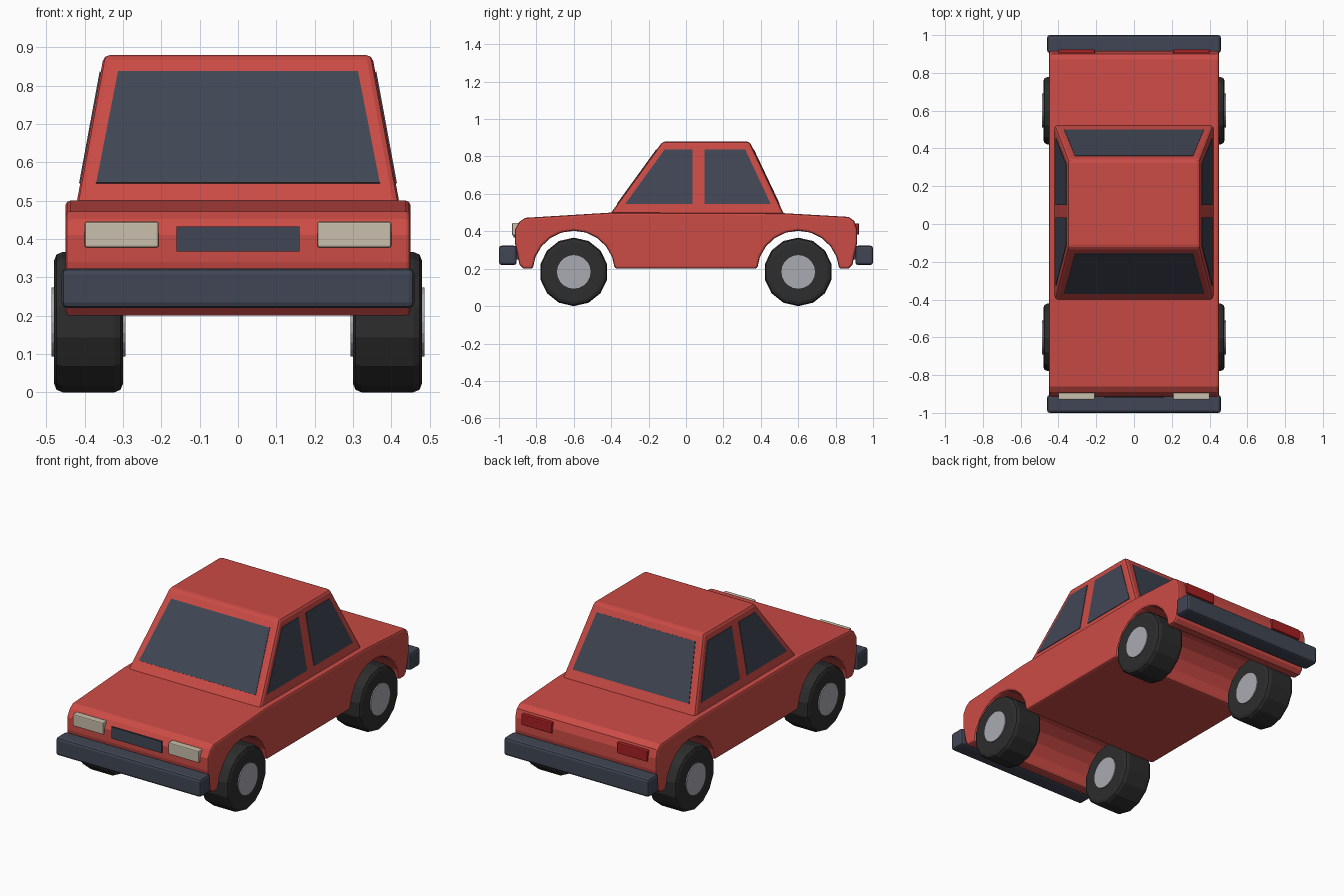
import bpy, bmesh, math
from mathutils import Vector

if "Cube" in bpy.data.objects:
    bpy.data.objects.remove(bpy.data.objects["Cube"])


def material(name, rgb):
    m = bpy.data.materials.new(name)
    m.diffuse_color = (*rgb, 1)
    m.use_nodes = True
    m.node_tree.nodes["Principled BSDF"].inputs["Base Color"].default_value = m.diffuse_color
    return m


RED = material("red paint", (0.60, 0.07, 0.06))
SLATE = material("dark slate", (0.051, 0.061, 0.089))
TYRE = material("black rubber", (0.026, 0.026, 0.026))
HUB = material("light grey metal", (0.40, 0.40, 0.45))
LAMP = material("cream lamp", (0.58, 0.52, 0.41))
TAIL = material("deep red lamp", (0.38, 0.014, 0.016))


def finish(name, bm, mat, bevel=0.0, segments=2):
    bmesh.ops.recalc_face_normals(bm, faces=bm.faces)
    mesh = bpy.data.meshes.new(name)
    bm.to_mesh(mesh)
    bm.free()
    mesh.materials.append(mat)
    ob = bpy.data.objects.new(name, mesh)
    bpy.context.collection.objects.link(ob)
    if bevel:
        mod = ob.modifiers.new("bevel", 'BEVEL')
        mod.width, mod.segments = bevel, segments
        mod.limit_method, mod.angle_limit = 'ANGLE', math.radians(50)
    return ob


def prism(name, points, offset, mat, bevel=0.0, segments=2):
    """Extrude a flat outline along an offset vector."""
    bm = bmesh.new()
    face = bm.faces.new([bm.verts.new(p) for p in points])
    out = bmesh.ops.extrude_face_region(bm, geom=[face])
    verts = [v for v in out["geom"] if isinstance(v, bmesh.types.BMVert)]
    bmesh.ops.translate(bm, vec=Vector(offset), verts=verts)
    # the source face stays as the closing cap
    if not face.is_valid:
        bmesh.ops.holes_fill(bm, edges=bm.edges)
    return finish(name, bm, mat, bevel, segments)


def box(name, x, y, z, mat, bevel=0.0):
    pts = [(x[0], y[0], z[0]), (x[1], y[0], z[0]), (x[1], y[0], z[1]), (x[0], y[0], z[1])]
    return prism(name, pts, (0, y[1] - y[0], 0), mat, bevel)


def cylinder(name, x0, x1, y, z, radius, sides, mat, bevel=0.0):
    ring = [(x0, y + radius * math.sin(2 * math.pi * i / sides),
             z + radius * math.cos(2 * math.pi * i / sides)) for i in range(sides)]
    return prism(name, ring, (x1 - x0, 0, 0), mat, bevel)


# Lower body: side profile with two wheel arches cut across the full width
WHEEL_Y, WHEEL_Z, ARCH_R = 0.6, 0.183, 0.22


def arch(cy, steps=10):
    start = math.asin((0.2 - WHEEL_Z) / ARCH_R)
    angles = [math.pi - start - (math.pi - 2 * start) * i / steps for i in range(steps + 1)]
    return [(cy + ARCH_R * math.cos(a), WHEEL_Z + ARCH_R * math.sin(a)) for a in angles]


profile = [(-0.87, 0.2)] + arch(-WHEEL_Y) + arch(WHEEL_Y)
profile += [(0.87, 0.2), (0.89, 0.22), (0.915, 0.34), (0.915, 0.41), (0.90, 0.455), (0.87, 0.477),
            (0.52, 0.497), (-0.40, 0.5), (-0.86, 0.472), (-0.89, 0.452), (-0.915, 0.41),
            (-0.915, 0.34), (-0.89, 0.22)]
prism("body", [(-0.45, y, z) for y, z in profile], (0.9, 0, 0), RED, 0.012)

# Cabin: tapered block
BASE_Z, TOP_Z = 0.48, 0.88


def cab(z):
    """Front y, back y and half width of the cabin at height z."""
    t = (z - 0.5) / 0.38
    return -0.40 + 0.275 * t, 0.52 - 0.18 * t, 0.42 - 0.07 * t


bm = bmesh.new()
rings = []
for z in (BASE_Z, TOP_Z):
    f, b, w = cab(z)
    rings.append([bm.verts.new(p) for p in ((-w, f, z), (w, f, z), (w, b, z), (-w, b, z))])
bm.faces.new(rings[0])
bm.faces.new(rings[1])
for i in range(4):
    j = (i + 1) % 4
    bm.faces.new((rings[0][i], rings[0][j], rings[1][j], rings[1][i]))
finish("cabin", bm, RED, 0.016)

# Window plates lying on the sloped cabin faces
LO, HI = 0.545, 0.836


def plate(name, points, normal):
    n = Vector(normal).normalized()
    prism(name, [Vector(p) - n * 0.003 for p in points], n * 0.006, SLATE)


for name, k, slope in (("windscreen", 0, 0.275 / 0.38), ("rear_window", 1, 0.18 / 0.38)):
    quad = [(s * w, cab(z)[k], z) for s, w, z in
            ((-1, 0.37, LO), (1, 0.37, LO), (1, 0.313, HI), (-1, 0.313, HI))]
    plate(name, quad, (0, -1 if k == 0 else 1, slope))

for s, side in ((-1, "left"), (1, "right")):
    for name, outline in (
            ("front_window", ((-0.325, LO), (0.035, LO), (0.035, HI), (-0.115, HI))),
            ("back_window", ((0.10, LO), (0.453, LO), (0.317, HI), (0.10, HI)))):
        plate(f"{side}_{name}", [(s * cab(z)[2], y, z) for y, z in outline],
              (s, 0, 0.07 / 0.38))

    # Lamps
    x = sorted((s * 0.207, s * 0.40))
    box(f"{side}_headlight", x, (-0.93, -0.86), (0.378, 0.445), LAMP, 0.005)
    box(f"{side}_tail_light", x, (0.86, 0.925), (0.382, 0.443), TAIL, 0.005)

    # Wheels with hubs showing on both faces
    for cy, end in ((-WHEEL_Y, "front"), (WHEEL_Y, "back")):
        cylinder(f"{end}_{side}_tyre", s * 0.30, s * 0.48, cy, WHEEL_Z, 0.183, 14, TYRE)
        tyre = bpy.context.collection.objects[f"{end}_{side}_tyre"]
        mod = tyre.modifiers.new("bevel", 'BEVEL')
        mod.width, mod.segments = 0.022, 2
        mod.limit_method, mod.angle_limit = 'ANGLE', math.radians(50)
        cylinder(f"{end}_{side}_hub", s * 0.294, s * 0.486, cy, WHEEL_Z, 0.09, 20, HUB)

# Grille and bumpers
box("grille", (-0.16, 0.16), (-0.921, -0.912), (0.367, 0.433), SLATE)
box("front_bumper", (-0.46, 0.46), (-1.0, -0.905), (0.22, 0.323), SLATE, 0.014)
box("rear_bumper", (-0.46, 0.46), (0.905, 1.0), (0.22, 0.323), SLATE, 0.014)
# Brackets tying the bumpers to the body
for s, end in ((-1, "front"), (1, "rear")):
    box(f"{end}_bumper_bracket", (-0.4, 0.4), sorted((s * 0.87, s * 0.93)), (0.25, 0.30), SLATE)
